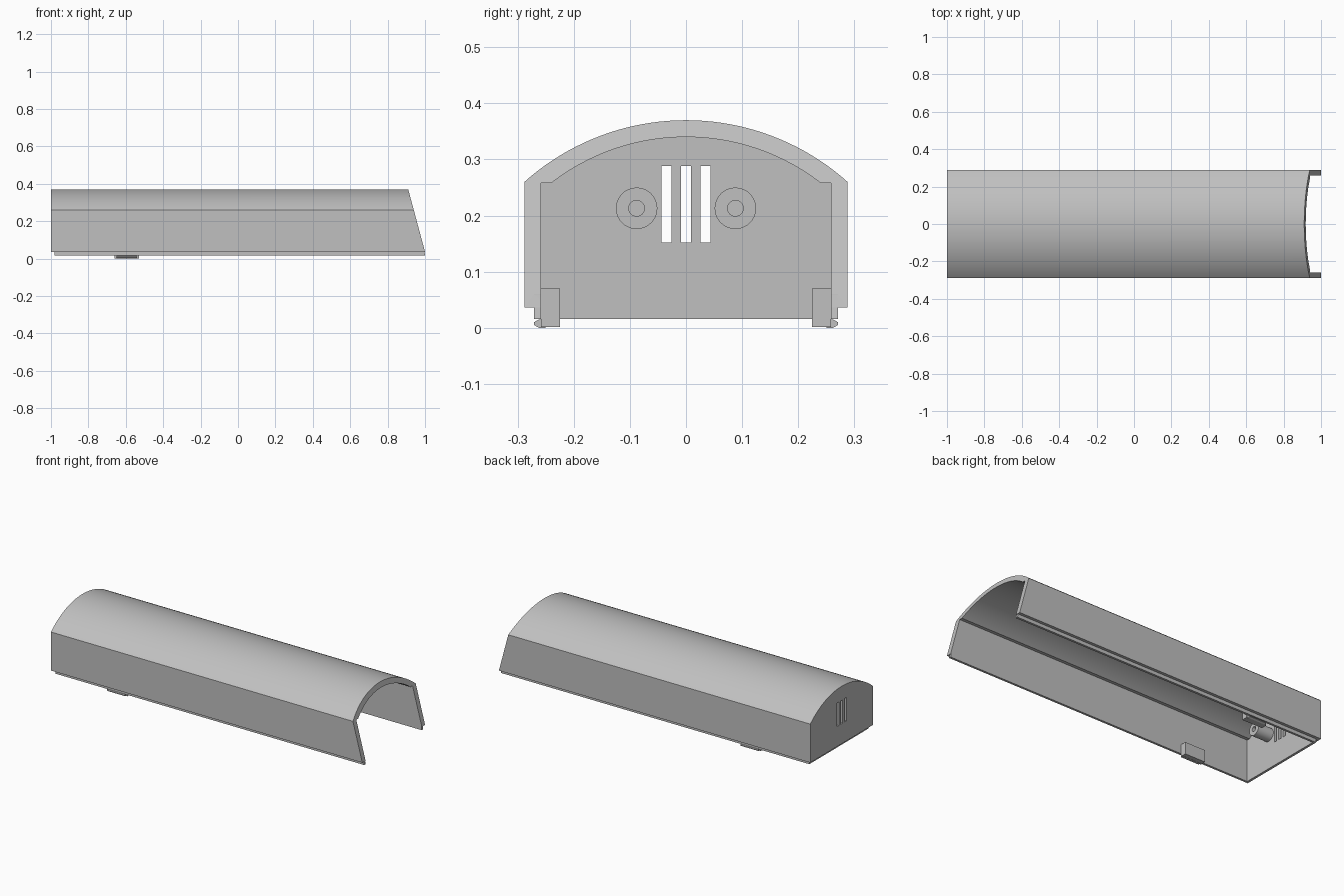
import bpy, bmesh, math

cube = bpy.data.objects.get("Cube")
if cube:
    bpy.data.objects.remove(cube, do_unlink=True)

grey = bpy.data.materials.new("light_grey_plastic")
grey.use_nodes = True
GREY = (0.53, 0.53, 0.53, 1)
grey.diffuse_color = GREY
grey.node_tree.nodes["Principled BSDF"].inputs["Base Color"].default_value = GREY


def arc(half, z, apex, n=40):
    """Circular arc in the y-z plane from +half to -half, rising to apex."""
    rise = apex - z
    r = (half ** 2 + rise ** 2) / (2 * rise)
    a = math.asin(half / r)
    return [(r * math.sin(a - 2 * a * i / n), apex - r + r * math.cos(a - 2 * a * i / n))
            for i in range(n + 1)]


def slant(z):
    """x of the raked open end at height z."""
    return 1 - max(0, z - 0.037) * 0.27


def prism(name, profile, x0, x1):
    """Extrude a y-z profile along x; x1 may be a function of z."""
    end = x1 if callable(x1) else (lambda z: x1)
    bm = bmesh.new()
    a = [bm.verts.new((x0, y, z)) for y, z in profile]
    b = [bm.verts.new((end(z), y, z)) for y, z in profile]
    bm.faces.new(a)
    bm.faces.new(b[::-1])
    for i in range(len(a)):
        j = (i + 1) % len(a)
        bm.faces.new((a[j], a[i], b[i], b[j]))
    bmesh.ops.recalc_face_normals(bm, faces=bm.faces)
    me = bpy.data.meshes.new(name)
    bm.to_mesh(me)
    bm.free()
    me.materials.append(grey)
    ob = bpy.data.objects.new(name, me)
    bpy.context.collection.objects.link(ob)
    return ob


def rect(y0, y1, z0, z1):
    return [(y0, z0), (y1, z0), (y1, z1), (y0, z1)]


def circle(y, z, r, n=32):
    return [(y + r * math.cos(2 * math.pi * i / n), z + r * math.sin(2 * math.pi * i / n))
            for i in range(n)]


def combine(ob, other, operation):
    """Apply a boolean and remove the helper."""
    mod = ob.modifiers.new("bool", 'BOOLEAN')
    mod.operation, mod.solver, mod.object = operation, 'EXACT', other
    dg = bpy.context.evaluated_depsgraph_get()
    me = bpy.data.meshes.new_from_object(ob.evaluated_get(dg))
    ob.modifiers.clear()
    ob.data = me
    bpy.data.objects.remove(other, do_unlink=True)


def smooth(ob):
    bpy.ops.object.select_all(action='DESELECT')
    ob.select_set(True)
    bpy.context.view_layer.objects.active = ob
    bpy.ops.object.shade_smooth_by_angle(angle=math.radians(25))


# Arched cover with a recessed lip along the bottom
W = 0.288
cover = prism("cover_shell", [(-W, 0.036), (W, 0.036)] + arc(W, 0.26, 0.37), -1, slant)
lip = prism("lip_helper", rect(-0.271, 0.271, 0.016, 0.06), -0.982, slant)
combine(cover, lip, 'UNION')

# Hollow interior, open below and at the raked end
hollow = prism("hollow_cutter", [(-0.258, -0.1), (0.258, -0.1), (0.258, 0.258)]
               + arc(0.24, 0.258, 0.34) + [(-0.258, 0.258)], -0.968, 1.2)
combine(cover, hollow, 'DIFFERENCE')

# Vent slots through the end wall
for y in (-0.035, 0, 0.035):
    slot = prism("slot_cutter", rect(y - 0.009, y + 0.009, 0.152, 0.288), -1.1, -0.9)
    combine(cover, slot, 'DIFFERENCE')
smooth(cover)

for side, s in (("left", 1), ("right", -1)):
    # Screw posts on the inside of the end wall
    post = prism(side + "_screw_post", circle(s * 0.088, 0.213, 0.037), -0.97, -0.87)
    hole = prism("hole_cutter", circle(s * 0.088, 0.213, 0.014), -0.95, -0.8)
    combine(post, hole, 'DIFFERENCE')
    smooth(post)
    # Snap clips on the side walls, each with an outward hook
    prism(side + "_clip", rect(s * 0.225, s * 0.2585, 0.001, 0.07), -0.66, -0.53)
    hook = [(0.25, 0.001), (0.262, 0.001), (0.271, 0.006), (0.271, 0.011), (0.262, 0.0158), (0.25, 0.0158)]
    prism(side + "_clip_hook", [(s * y, z - 0.001) for y, z in hook], -0.65, -0.54)
